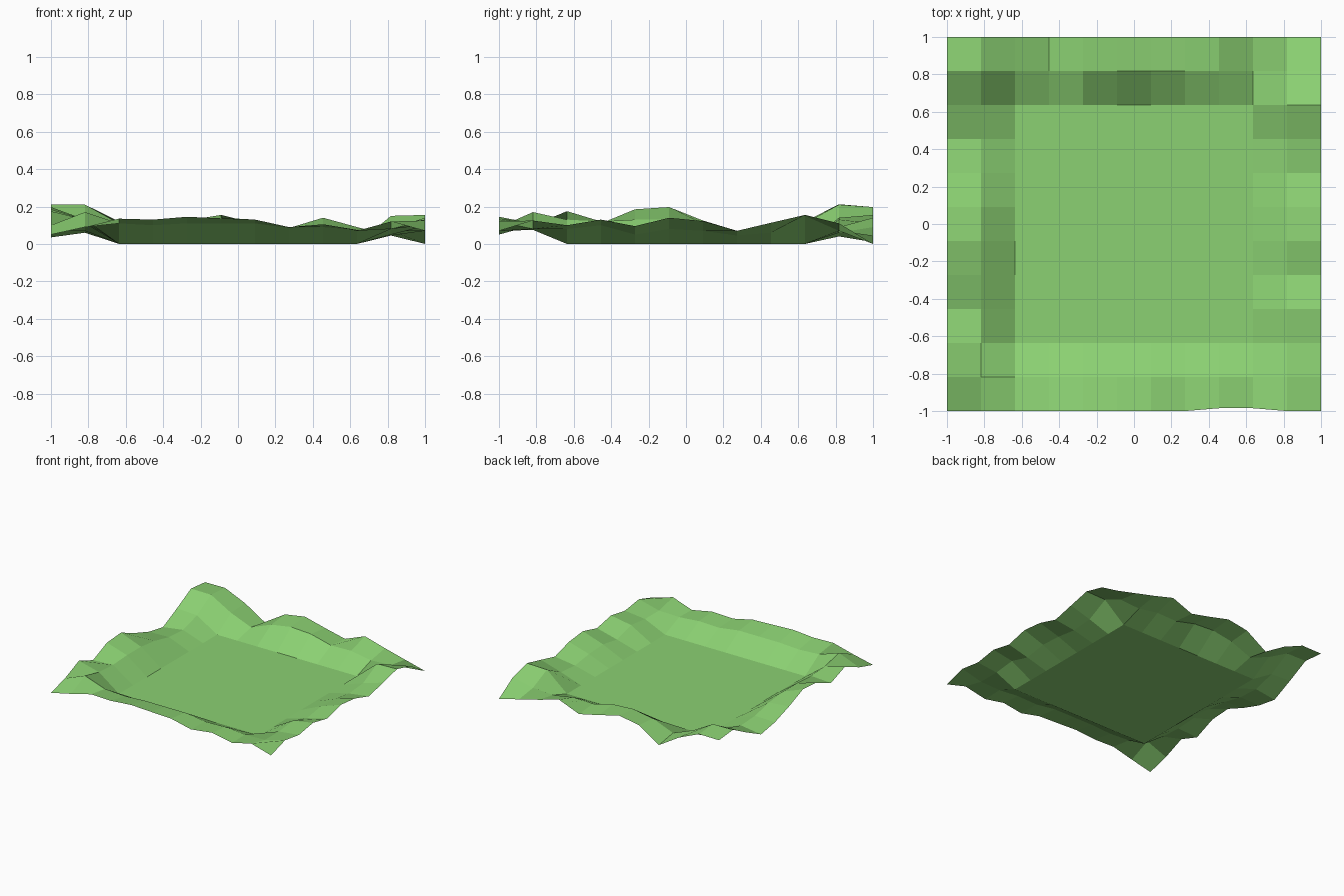
import bpy, bmesh

if "Cube" in bpy.data.objects:
    bpy.data.objects.remove(bpy.data.objects["Cube"])

N = 11                      # cells per side
STEP = 2 / N

# Heights of the outer edge and of the ring one cell further in
# (the rest of the grid is flat at z = 0)
outer = {
    "front": [.05, .09, .135, .13, .145, .137, .13, .09, .105, .07, .12, .07],
    "back":  [.195, .197, .12, .01, .125, .155, .11, .07, .14, .09, .045, 0],
    "left":  [.05, .10, .175, .11, .185, .197, .125, .066, .035, .12, .212, .195],
    "right": [.07, .125, .10, .13, .095, .14, .122, .07, .113, .155, .11, 0],
}
inner = {
    "front": [.17, .11, .10, .11, .11, .11, .085, .09, .075, .08],
    "back":  [.21, .11, .04, .11, .14, .13, .085, .09, .06, .07],
    "left":  [.17, .13, .12, .13, .13, .11, .07, .06, .11, .21],
    "right": [.08, .08, .10, .05, .08, .07, .045, .06, .15, .07],
}


def ring_height(i, j, d, table):
    """Height on the ring d cells in from the border, or None if off it."""
    if j == d:
        return table["front"][i - d]
    if j == N - d:
        return table["back"][i - d]
    if i == d:
        return table["left"][j - d]
    if i == N - d:
        return table["right"][j - d]


def height(i, j):
    depth = min(i, j, N - i, N - j)
    if depth > 1:
        return 0.0
    return ring_height(i, j, depth, (outer, inner)[depth])


# Grass sheet: flat field with a bumpy raised rim
bm = bmesh.new()
grid = [[bm.verts.new((-1 + i * STEP, -1 + j * STEP, height(i, j)))
         for i in range(N + 1)] for j in range(N + 1)]
for i in (8, 9):            # small dent in the front edge
    grid[0][i].co.y += 0.015
for j in range(N):
    for i in range(N):
        bm.faces.new((grid[j][i], grid[j][i + 1],
                      grid[j + 1][i + 1], grid[j + 1][i]))

mesh = bpy.data.meshes.new("grass_terrain")
bm.to_mesh(mesh)
bm.free()

green = bpy.data.materials.new("grass green")
green.diffuse_color = (0.26, 0.64, 0.17, 1)
green.use_nodes = True
green.node_tree.nodes["Principled BSDF"].inputs["Base Color"].default_value = green.diffuse_color
mesh.materials.append(green)

terrain = bpy.data.objects.new("grass_terrain", mesh)
bpy.context.collection.objects.link(terrain)
